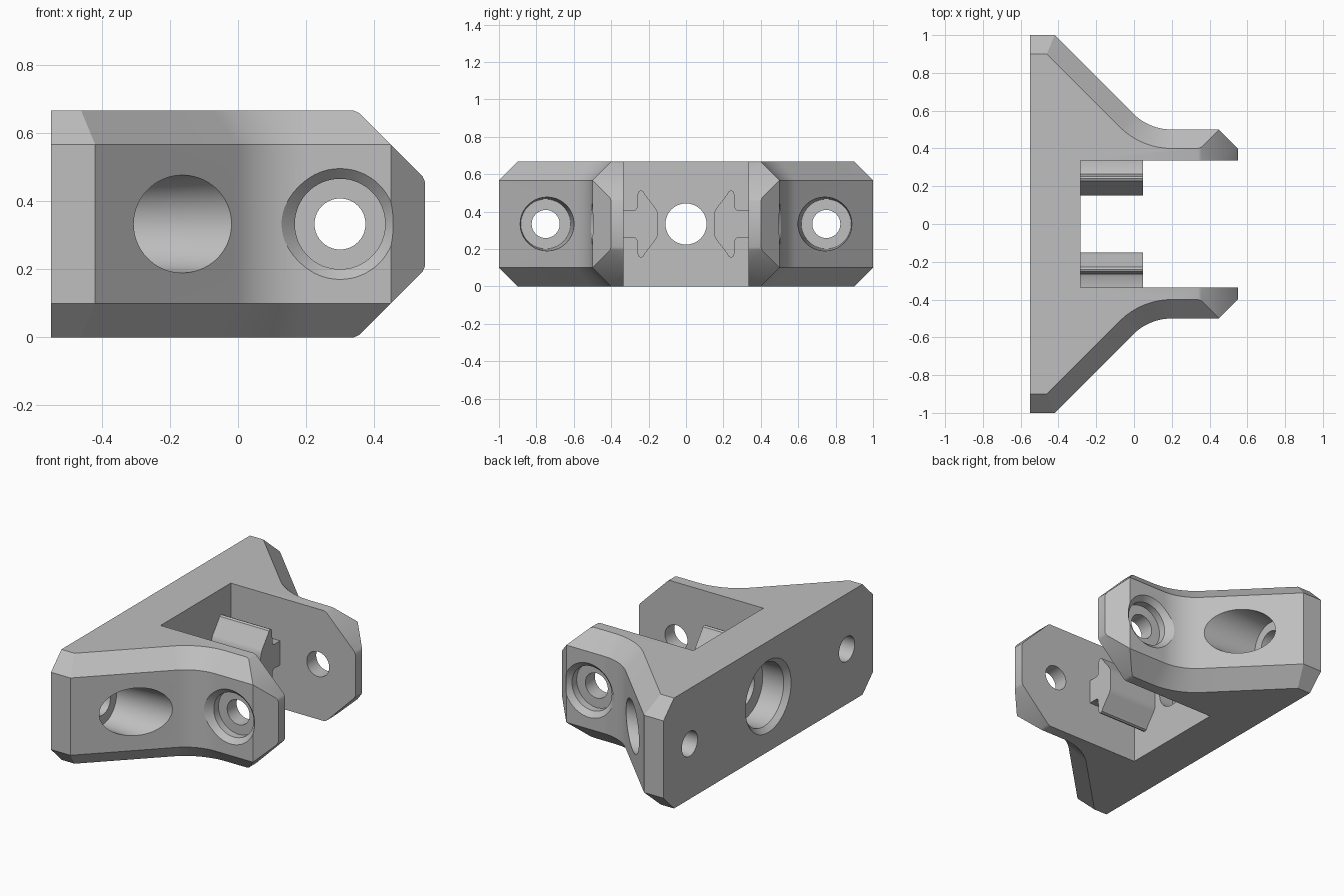
import bpy, bmesh, math
from mathutils import Vector, Matrix

cube = bpy.data.objects.get("Cube")
if cube:
    bpy.data.objects.remove(cube, do_unlink=True)

H, MID, CH = 0.667, 0.3335, 0.1       # height, mid height, chamfer size
WALL, POCKET = 0.335, -0.283          # inner arm face (y), pocket back wall (x)

grey = bpy.data.materials.new("light grey")
grey.diffuse_color = (0.52, 0.52, 0.52, 1)
grey.use_nodes = True
grey.node_tree.nodes["Principled BSDF"].inputs["Base Color"].default_value = (0.52, 0.52, 0.52, 1)


def finish(bm, name):
    bmesh.ops.recalc_face_normals(bm, faces=bm.faces[:])
    me = bpy.data.meshes.new(name)
    bm.to_mesh(me)
    bm.free()
    me.materials.append(grey)
    ob = bpy.data.objects.new(name, me)
    bpy.context.collection.objects.link(ob)
    return ob


def activate(ob):
    bpy.ops.object.select_all(action='DESELECT')
    ob.select_set(True)
    bpy.context.view_layer.objects.active = ob


def loft(bm, rings):
    """Closed rings of equal length, joined by quads and capped at both ends."""
    vs = [[bm.verts.new(p) for p in ring] for ring in rings]
    n = len(vs[0])
    for a, b in zip(vs, vs[1:]):
        for i in range(n):
            j = (i + 1) % n
            bm.faces.new((a[i], a[j], b[j], b[i]))
    bm.faces.new(vs[0])
    bm.faces.new(vs[-1])


def plan(inset):
    """Plan outline, with the outer side moved inwards by inset."""
    y = 1 - inset
    r = 0.29 + inset
    half = [(-0.55, y), (0.58 - inset * math.sqrt(2) - y, y)]
    for i in range(13):
        a = math.radians(45 * (1 - i / 12))
        half.append((0.2 - r * math.sin(a), 0.79 - r * math.cos(a)))
    half += [(0.45 + inset, 0.5 - inset), (0.55, 0.4), (0.55, WALL), (POCKET, WALL)]
    return half + [(x, -y) for x, y in reversed(half)]


# Bracket body: chamfered outline
bm = bmesh.new()
loft(bm, [[(x, y, z) for x, y in plan(i)]
          for z, i in ((0, CH), (CH, 0), (H - CH, 0), (H, CH))])
bmesh.ops.remove_doubles(bm, verts=bm.verts[:], dist=1e-5)
# Arm tips: 45 degree cut with slightly rounded corners, above and below
for s in (1, -1):
    for px, pz, deg in ((0.45, H - CH, 45), (0.3484, H - 0.0036, 67.5), (0.5464, 0.4654, 22.5)):
        a = math.radians(deg)
        co = Vector((px, 0, MID + s * (pz - MID)))
        no = Vector((math.cos(a), 0, s * math.sin(a)))
        bmesh.ops.bisect_plane(bm, geom=bm.verts[:] + bm.edges[:] + bm.faces[:], dist=1e-6,
                               plane_co=co, plane_no=no, clear_outer=True)
        bmesh.ops.holes_fill(bm, edges=[e for e in bm.edges if e.is_boundary], sides=0)
body = finish(bm, "bracket_body")


def drill(origin, axis, profile):
    """Cut a turned shape; profile holds (distance along axis, radius)."""
    bm = bmesh.new()
    n = 64
    loft(bm, [[(r * math.cos(k * math.tau / n), r * math.sin(k * math.tau / n), t)
               for k in range(n)] for t, r in profile])
    rot = Vector((0, 0, 1)).rotation_difference(Vector(axis)).to_matrix().to_4x4()
    bm.transform(Matrix.Translation(origin) @ rot)
    cutter = finish(bm, "hole_cutter")
    cutter.hide_render = True
    activate(body)
    mod = body.modifiers.new("hole", 'BOOLEAN')
    mod.operation = 'DIFFERENCE'
    mod.solver = 'EXACT'
    mod.object = cutter
    bpy.ops.object.modifier_apply(modifier=mod.name)
    bpy.data.objects.remove(cutter, do_unlink=True)


# Central hole, counterbored from the back plate
drill((-0.55, 0, MID), (1, 0, 0),
      [(-0.03, 0.245), (0.03, 0.19), (0.17, 0.19), (0.17, 0.11), (0.35, 0.11)])
for s in (1, -1):
    # Screw holes in the sloping wings
    drill((-0.55, s * 0.75, MID), (1, 0, 0),
          [(-0.05, 0.075), (0.17, 0.075), (0.17, 0.133), (0.65, 0.157)])
    # Countersunk screw holes in the arms
    drill((0.3, s * 0.5, MID), (0, -s, 0),
          [(-0.03, 0.193), (0.03, 0.133), (0.075, 0.133), (0.075, 0.075), (0.22, 0.075)])

activate(body)
bpy.ops.object.shade_smooth_by_angle(angle=math.radians(25))

# Slot rails inside the pocket: half section as (y, height above middle)
RAIL = [(0.345, 0.073), (0.275, 0.073), (0.265, 0.08), (0.261, 0.095), (0.258, 0.16),
        (0.252, 0.175), (0.24, 0.18), (0.228, 0.174), (0.22, 0.158), (0.163, 0.085),
        (0.153, 0.065), (0.15, 0.045)]
section = RAIL + [(y, -z) for y, z in reversed(RAIL)]
for s, side in ((1, "back"), (-1, "front")):
    bm = bmesh.new()
    loft(bm, [[(x, s * y, MID + z) for y, z in section] for x in (POCKET - 0.01, 0.047)])
    rail = finish(bm, side + "_slot_rail")
    activate(rail)
    bpy.ops.object.shade_smooth_by_angle(angle=math.radians(35))
